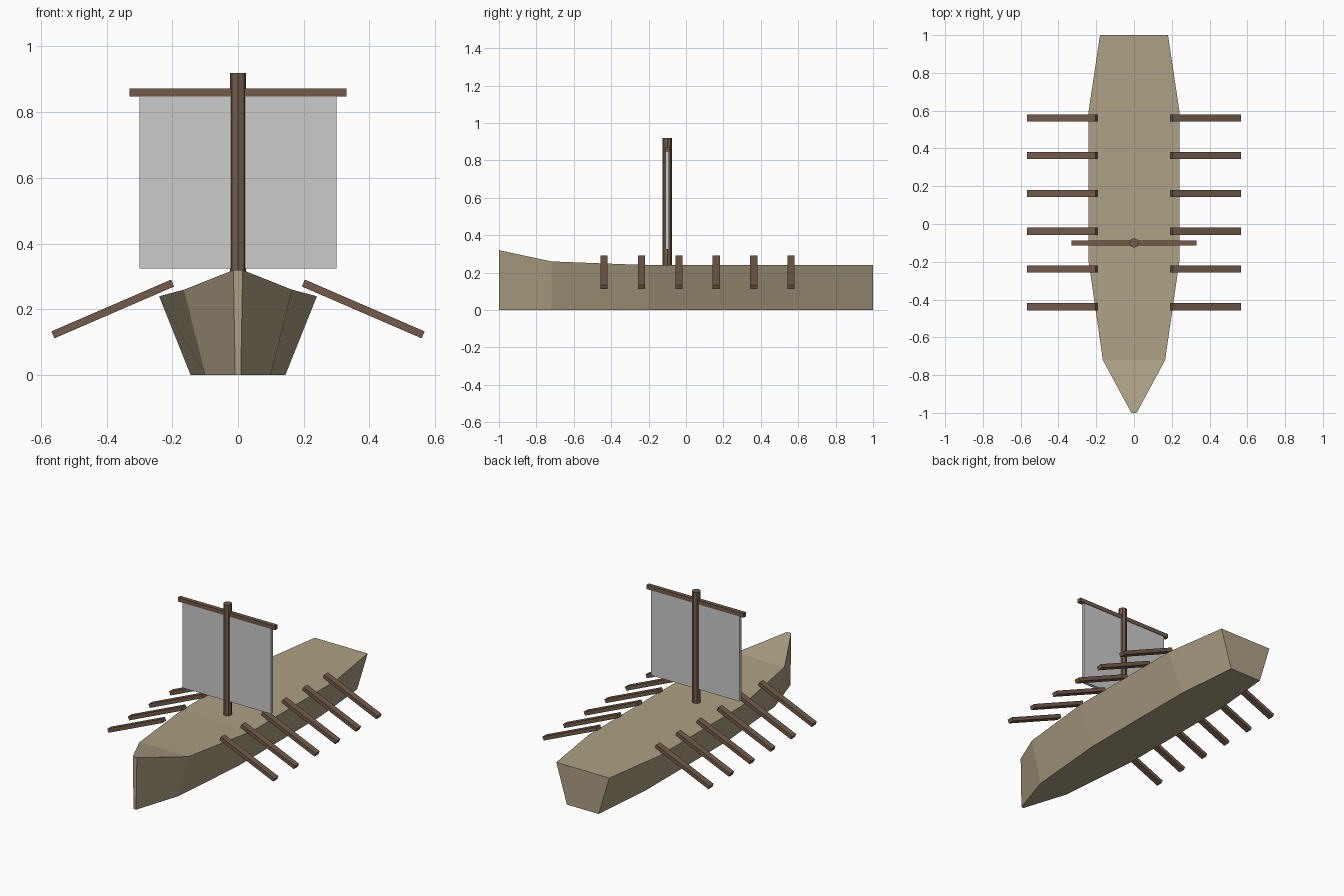
import bpy, bmesh, math

if "Cube" in bpy.data.objects:
    bpy.data.objects.remove(bpy.data.objects["Cube"])

def material(name, rgb):
    m = bpy.data.materials.new(name)
    m.diffuse_color = (*rgb, 1)
    m.use_nodes = True
    m.node_tree.nodes["Principled BSDF"].inputs["Base Color"].default_value = m.diffuse_color
    return m

PLANK = material("pale_planks", (0.42, 0.35, 0.23))
WOOD = material("dark_wood", (0.17, 0.105, 0.07))

def box(name, loc, size, mat=None, tilt=0.0):
    bpy.ops.mesh.primitive_cube_add(size=1, location=loc)
    ob = bpy.context.object
    ob.name = name
    ob.scale = size
    ob.rotation_euler.y = tilt
    if mat:
        ob.data.materials.append(mat)
    return ob

# Hull: trapezoid sections lofted bow to stern (y, deck half width, deck height)
sections = [(-1.0, 0.014, 0.32), (-0.72, 0.165, 0.26), (-0.2, 0.24, 0.24),
            (0.6, 0.24, 0.24), (1.0, 0.18, 0.24)]
bm = bmesh.new()
rings = []
for y, w, z in sections:
    b = w * 0.6
    rings.append([bm.verts.new(p) for p in
                  ((-w, y, z), (w, y, z), (b, y, 0), (-b, y, 0))])
for r, s in zip(rings, rings[1:]):
    for i in range(4):
        j = (i + 1) % 4
        bm.faces.new((r[i], r[j], s[j], s[i]))
bm.faces.new(rings[0])
bm.faces.new(rings[-1])
bmesh.ops.recalc_face_normals(bm, faces=bm.faces)
mesh = bpy.data.meshes.new("hull")
bm.to_mesh(mesh)
bm.free()
mesh.materials.append(PLANK)
bpy.context.collection.objects.link(bpy.data.objects.new("hull", mesh))

# Mast, yard and sail
bpy.ops.mesh.primitive_cylinder_add(vertices=8, radius=0.025, depth=0.68,
                                    location=(0, -0.1, 0.58))
mast = bpy.context.object
mast.name = "mast"
mast.data.materials.append(WOOD)
box("yard", (0, -0.1, 0.86), (0.66, 0.025, 0.025), WOOD)
box("sail", (0, -0.1, 0.5875), (0.6, 0.02, 0.525))

# Six oars on each side, sloping down and out
tilt = math.radians(23.4)
for side, label in ((-1, "left"), (1, "right")):
    for i in range(6):
        box(f"oar_{label}_{i + 1}", (side * 0.381, -0.438 + 0.2 * i, 0.2015),
            (0.397, 0.038, 0.023), WOOD, side * tilt)
